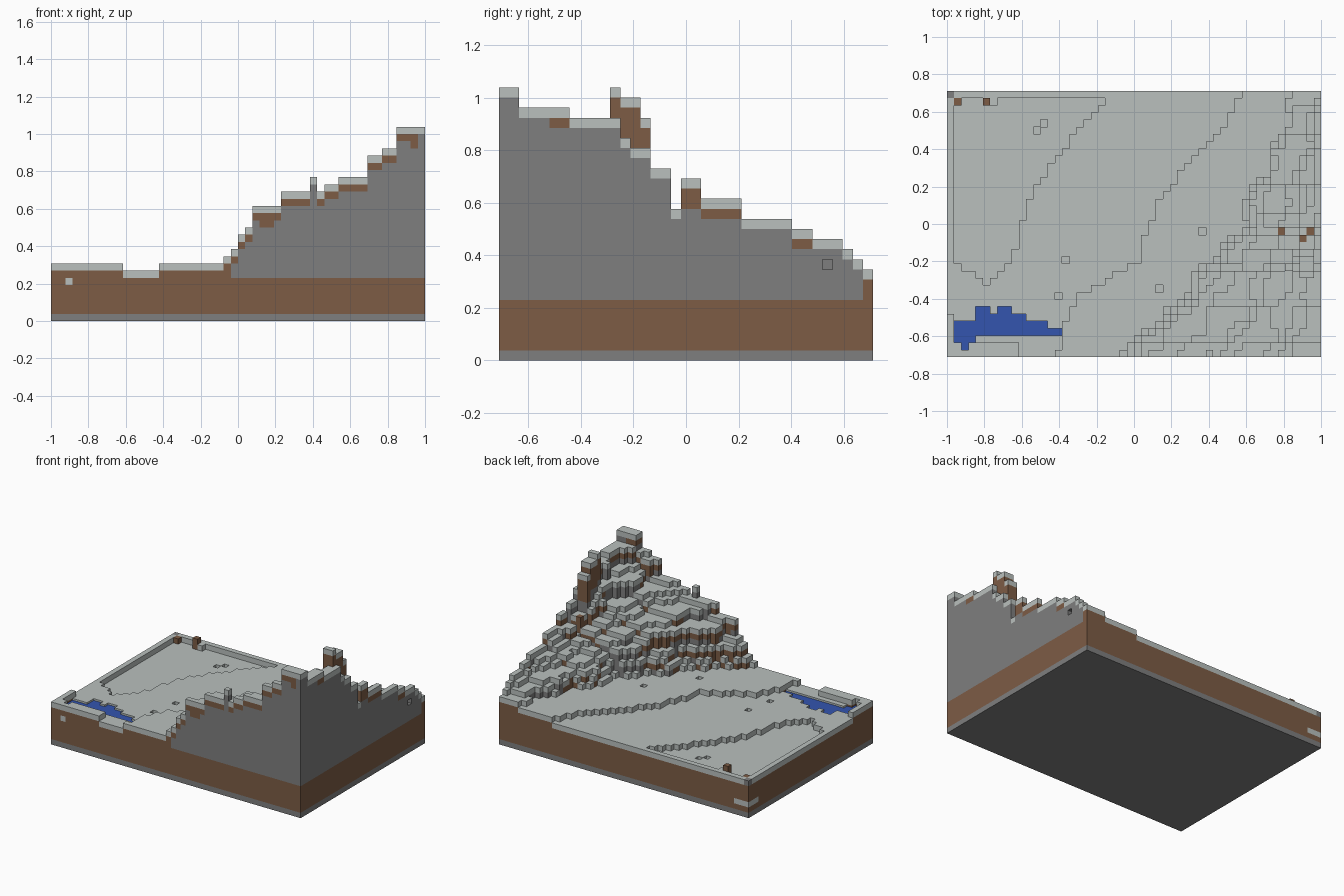
import bpy
import bmesh
import math
from mathutils import Vector

if "Cube" in bpy.data.objects:
    bpy.data.objects.remove(bpy.data.objects["Cube"], do_unlink=True)

COLUMNS, ROWS = 52, 37
UNIT = 2 / COLUMNS
HALF_DEPTH = ROWS * UNIT / 2


def make_material(name, red, green, blue):
    material = bpy.data.materials.new(name)
    material.use_nodes = True
    color = (red, green, blue, 1)
    material.diffuse_color = color
    shader = material.node_tree.nodes["Principled BSDF"]
    shader.inputs["Base Color"].default_value = color
    shader.inputs["Roughness"].default_value = 0.9
    return material


SNOW, DIRT, STONE = range(3)
land_materials = [
    make_material("pale ground", 0.49, 0.53, 0.515),
    make_material("brown dirt", 0.205, 0.107, 0.06),
    make_material("grey stone", 0.212, 0.212, 0.212),
]
water_material = make_material("blue water", 0.033, 0.09, 0.43)


def step_value(runs, position):
    """Value of the last run that starts at or before the position."""
    value = runs[0][1]
    for start, level in runs:
        if position >= start:
            value = level
    return value


def line_value(points, position):
    """Straight interpolation along a contour given as (row y, x)."""
    for (a, va), (b, vb) in zip(points, points[1:]):
        if position <= b:
            t = max(0, (position - a) / (b - a))
            return va + (vb - va) * t
    return points[-1][1]


def ripple(i, j, phase=0):
    """Repeatable uneven pattern between about -1 and 1."""
    return (math.sin(i * 0.9 + j * 0.5 + phase)
            + math.sin(j * 1.1 - i * 0.6 + phase * 2)) / 2


# Height steps along the front edge and along the high side edge, in blocks
front_steps = [(0, 8), (10, 7), (15, 8), (24, 9), (25, 10), (26, 12), (27, 13),
               (28, 16), (32, 18), (38, 19), (40, 20), (44, 23), (46, 24), (48, 27)]
side_steps = [(0, 27), (2, 25), (7, 24), (12, 22), (13, 21), (15, 19), (17, 15),
              (18, 18), (20, 16), (24, 14), (29, 13), (31, 12), (34, 11), (35, 10), (36, 9)]

# Contours of the plain and the foot of the hill
low_contour = [(-.3, -.75), (-.2, -.65), (0, -.6), (.15, -.55), (.37, -.4), (.5, -.31), (.7, -.1)]
high_contour = [(-.6, -.39), (-.37, -.3), (-.33, -.2), (-.2, .02), (0, .08),
                (.15, .15), (.3, .27), (.5, .48), (.71, .57)]
hill_foot = [(-.71, -.08), (-.5, .12), (-.4, .22), (-.2, .4), (0, .56),
             (.2, .62), (.35, .72), (.5, .78), (.71, .8)]

# Pond outline: far edge of each run of columns
pond_far_edge = [(1, 5), (4, 7), (6, 6), (7, 7), (9, 6), (11, 5), (14, 4)]


def in_pond(i, j):
    if not 1 <= i <= 15:
        return False
    near = 1 if i == 2 else 2 if i < 4 else 3
    return near <= j < step_value(pond_far_edge, i)


def plain_height(i, j, x, y):
    if in_pond(i, j):
        return 6
    if j < 6 and (i == 0 or j == 1 and i < 10):
        return 8
    if x > line_value(high_contour, y):
        return 8
    if i == 0 or j == ROWS - 1 or y < -.2 - .7 * (x + .96):
        return 7
    return 6 if x < line_value(low_contour, y) else 7


def ground_height(i, j):
    x = (i + .5) * UNIT - 1
    y = (j + .5) * UNIT - HALF_DEPTH
    if j == 0:
        return step_value(front_steps, i)
    if i == COLUMNS - 1:
        return step_value(side_steps, j)
    foot = line_value(hill_foot, y) + .03 * ripple(i, j)
    if x < foot:
        return plain_height(i, j, x, y)
    # The hill repeats the front steps, squeezed towards the high side
    along = 24 + 27 * (x - foot) / (1 - foot) + ripple(i, j, 2)
    top = step_value(side_steps, j)
    rise = (step_value(front_steps, along) - 8) / 19
    return max(8, min(top, round(8 + (top - 8) * rise)))


heights = {(i, j): ground_height(i, j) for i in range(COLUMNS) for j in range(ROWS)}

# Posts, the summit tower and small pits
heights[36, 0] = 20
for i in (49, 50):
    for j, top in ((11, 27), (12, 26), (13, 26), (14, 24)):
        heights[i, j] = top
heights[1, 35] = heights[6, 35] = 7
heights[5, 35] = 8
for spot in ((12, 31), (13, 32), (16, 13), (15, 8), (29, 9), (35, 17)):
    heights[spot] -= 1


def block_material(i, j, k, top):
    if k == 0:
        return STONE
    if k == top - 1:
        return SNOW
    if k < 6 or top <= 9:
        return DIRT
    if i in (49, 50) and 11 <= j <= 14:
        return DIRT if k >= top - 5 else STONE
    if i == 36 and j == 0:
        return STONE
    # Dirt lies in patches right under the pale ground
    patch = ripple(i * .5, j * .5, 1)
    if j == 0:
        patch = .3 + ripple(i, 0) * .4
    depth = 2 if patch > .55 else 1 if patch > -.3 else 0
    if i == COLUMNS - 1:
        depth = 2 if j in (18, 19) else 1 if j in (5, 6, 20, 21, 22, 23, 29, 30) else 0
    return DIRT if k >= top - 1 - depth else STONE


blocks = {}
for (i, j), top in heights.items():
    for k in range(top):
        blocks[i, j, k] = block_material(i, j, k, top)

# Bare dirt tops, pale veins in the outer walls and a small side opening
for i, j in ((1, 35), (5, 35), (46, 17), (50, 17), (49, 16)):
    blocks[i, j, heights[i, j] - 1] = DIRT
blocks[0, ROWS - 1, heights[0, ROWS - 1] - 1] = STONE
blocks[2, 0, 5] = SNOW
for n in range(3):
    blocks[n, ROWS - 1, 2] = SNOW
    blocks[0, ROWS - 1 - n, 2] = SNOW
blocks.pop((COLUMNS - 1, 32, 9), None)

DIRECTIONS = [Vector(d) for d in
              ((1, 0, 0), (-1, 0, 0), (0, 1, 0), (0, -1, 0), (0, 0, 1), (0, 0, -1))]


def build_blocks(name, cells, materials, height=1, lift=0):
    """Mesh the outer faces of a set of blocks."""
    bm = bmesh.new()
    corners = {}

    def corner(p):
        key = tuple(round(c * 2) for c in p)
        if key not in corners:
            corners[key] = bm.verts.new((p.x * UNIT - 1, p.y * UNIT - HALF_DEPTH,
                                         (p.z * height + lift) * UNIT))
        return corners[key]

    for cell, slot in cells.items():
        centre = Vector(cell) + Vector((.5, .5, .5))
        for normal in DIRECTIONS:
            neighbour = tuple(int(c + d) for c, d in zip(cell, normal))
            if neighbour in cells:
                continue
            u = Vector((normal.y, normal.z, normal.x))
            v = normal.cross(u)
            face = bm.faces.new([corner(centre + (normal + u * a + v * b) / 2)
                                 for a, b in ((-1, -1), (1, -1), (1, 1), (-1, 1))])
            face.material_index = slot
    mesh = bpy.data.meshes.new(name)
    bm.to_mesh(mesh)
    bm.free()
    for material in materials:
        mesh.materials.append(material)
    obj = bpy.data.objects.new(name, mesh)
    bpy.context.collection.objects.link(obj)
    return obj


build_blocks("terrain", blocks, land_materials)

# Water filling the pond to just below its banks
pond = {(i, j, 0): 0 for i, j in heights if in_pond(i, j)}
build_blocks("pond_water", pond, [water_material], height=.65, lift=6.01)
